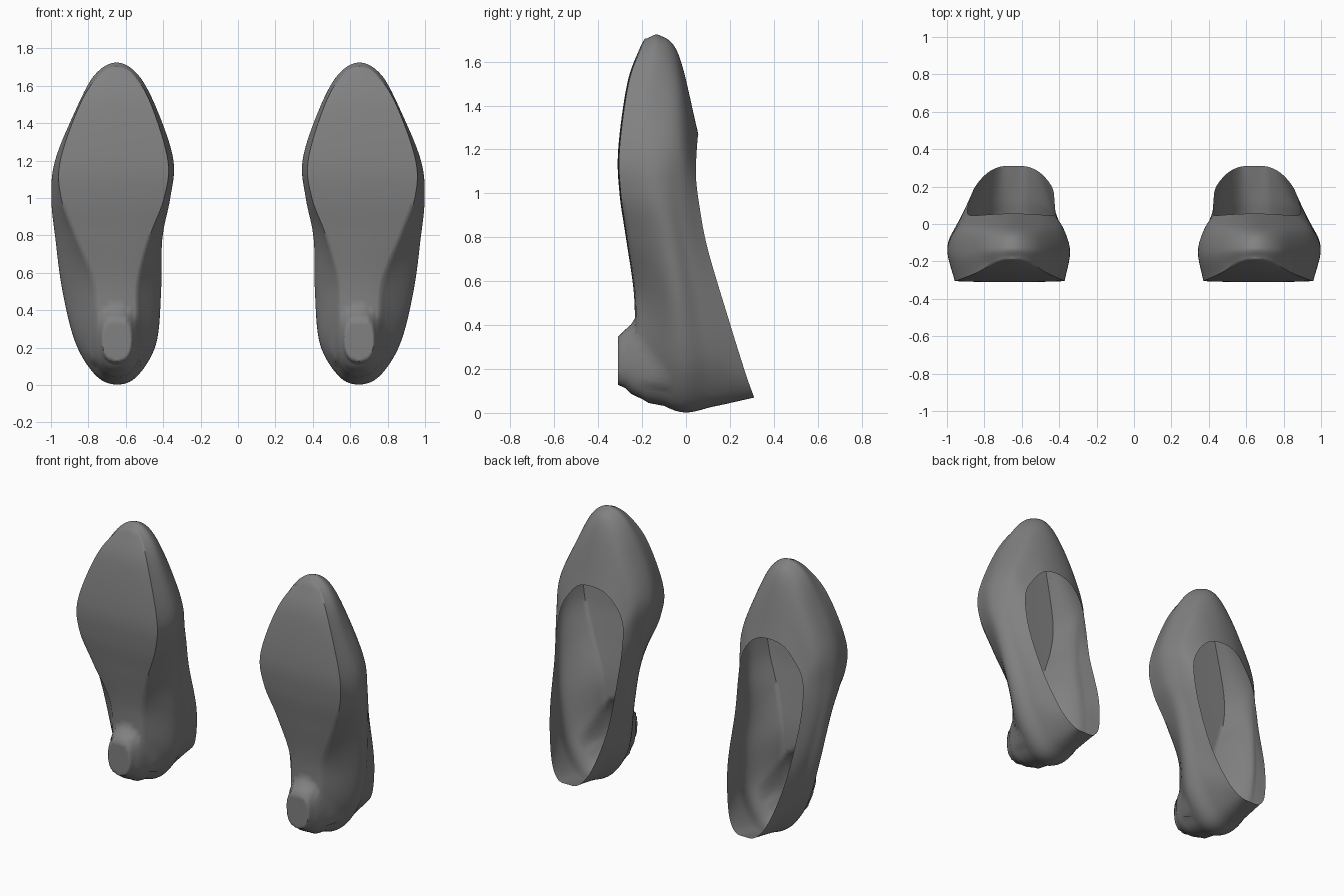
import bpy, bmesh, math
from mathutils import Vector

if "Cube" in bpy.data.objects:
    bpy.data.objects.remove(bpy.data.objects["Cube"])

grey = bpy.data.materials.new("grey_leather")
grey.diffuse_color = (0.22, 0.22, 0.22, 1)
grey.use_nodes = True
grey.node_tree.nodes["Principled BSDF"].inputs["Base Color"].default_value = grey.diffuse_color

# Rings round the shoe, heel to toe: z, inner x, outer x, y
SOLE = [(.10, .645, .645, -.22), (.14, .58, .71, -.22), (.32, .545, .75, -.225),
        (.55, .54, .765, -.232), (.80, .47, .87, -.268), (1.0, .395, .945, -.297),
        (1.2, .375, .95, -.303), (1.5, .465, .845, -.262), (1.66, .56, .74, -.205),
        (1.705, .65, .65, -.18)]
WIDE = [(.005, .645, .645, -.03), (.05, .54, .755, -.03), (.22, .445, .86, -.04),
        (.50, .42, .93, -.06), (.78, .408, .973, -.10), (1.0, .362, .998, -.14),
        (1.2, .345, .978, -.15), (1.45, .425, .875, -.15), (1.65, .53, .77, -.13),
        (1.72, .65, .65, -.12)]
VAMP = [(.03, .645, .645, .13), (.075, .545, .75, .12), (.25, .45, .85, .10),
        (.50, .422, .905, .06), (.78, .415, .945, .0), (1.0, .385, .96, -.03),
        (1.2, .38, .94, -.03), (1.42, .465, .84, -.03), (1.58, .56, .74, -.035),
        (1.63, .65, .65, -.033)]
RIM = [(.07, .645, .645, .31), (.085, .565, .72, .305), (.19, .495, .79, .268),
       (.44, .435, .855, .19), (.75, .425, .885, .098), (.95, .42, .89, .06),
       (1.08, .43, .87, .045), (1.18, .475, .81, .048), (1.25, .55, .74, .053),
       (1.27, .645, .645, .056)]
STEPS = 8
COLUMNS = 24
# Heel block flank: distance from the outline centre, y
HEEL = [(0, -.31), (1, -.31), (1.12, -.277), (1.35, -.25), (1.6, -.19), (2, -.12)]


def catmull(a, b, c, d, t):
    return 0.5 * (2 * b + (c - a) * t + (2 * a - 5 * b + 4 * c - d) * t * t
                  + (3 * b - a - 3 * c + d) * t ** 3)


def closed_ring(stations):
    """Up the outer side, back down the inner side, as a smooth loop."""
    pts = [Vector((xo, y, z)) for z, xi, xo, y in stations]
    pts += [Vector((xi, y, z)) for z, xi, xo, y in stations[-2:0:-1]]
    n = len(pts)
    return [catmull(pts[i - 1], pts[i], pts[(i + 1) % n], pts[(i + 2) % n], s / STEPS)
            for i in range(n) for s in range(STEPS)]


def smooth_rings(rings):
    """Add in-between rings along a smooth curve."""
    ext = [[2 * p - q for p, q in zip(rings[0], rings[1])]] + rings
    ext.append([2 * p - q for p, q in zip(rings[-1], rings[-2])])
    out = []
    for k in range(1, len(rings)):
        for s in range(STEPS):
            out.append([catmull(*c, s / STEPS) for c in zip(*ext[k - 1:k + 3])])
    return out + [rings[-1]]


def loft(bm, rings):
    loops = [[bm.verts.new(p) for p in r] for r in rings]
    for a, b in zip(loops, loops[1:]):
        for i in range(len(a)):
            j = (i + 1) % len(a)
            bm.faces.new((a[i], a[j], b[j], b[i]))
    return loops[0]


def fill_across(bm, loop, bulge):
    """Close a ring with strips running from side to side."""
    n, h = len(loop), len(loop) // 2
    rows = [[loop[0]] * (COLUMNS + 1)]
    for i in range(1, h):
        a, b = loop[i], loop[n - i]
        mids = []
        for k in range(1, COLUMNS):
            t = k / COLUMNS
            mids.append(bm.verts.new(a.co.lerp(b.co, t)
                                     + Vector((0, bulge * 4 * t * (1 - t), 0))))
        rows.append([a] + mids + [b])
    rows.append([loop[h]] * (COLUMNS + 1))
    for r, q in zip(rows, rows[1:]):
        for j in range(COLUMNS):
            bm.faces.new(list(dict.fromkeys((r[j], r[j + 1], q[j + 1], q[j]))))


def heel_y(x, z):
    """Height of the heel block, a rounded block flaring into the sole."""
    r = (abs((x - .648) / .08) ** 2.5 + abs((z - .245) / .117) ** 2.5) ** .4
    for (r0, y0), (r1, y1) in zip(HEEL, HEEL[1:]):
        if r <= r1:
            return y0 + (y1 - y0) * (r - r0) / (r1 - r0)
    return 1


# Thin shoe shell: sole, sides and vamp up to the open rim
bm = bmesh.new()
edge = loft(bm, smooth_rings([closed_ring(s) for s in (SOLE, WIDE, VAMP, RIM)]))
fill_across(bm, edge, -.006)

# Heel block pushed out of the sole
for v in bm.verts:
    if v.co.y < -.1:
        v.co.y = min(v.co.y, heel_y(v.co.x, v.co.z))

bmesh.ops.recalc_face_normals(bm, faces=bm.faces)
sole_face = min(bm.faces, key=lambda f: f.calc_center_median().y)
if sole_face.normal.y > 0:
    bmesh.ops.reverse_faces(bm, faces=bm.faces)
me = bpy.data.meshes.new("shoe_shell")
bm.to_mesh(me)
bm.free()
me.materials.append(grey)
shoe = bpy.data.objects.new("shoe_shell", me)
bpy.context.collection.objects.link(shoe)
shoe.select_set(True)
bpy.context.view_layer.objects.active = shoe
bpy.ops.object.shade_smooth_by_angle(angle=math.radians(62))

# Second shoe of the pair
mirror = shoe.modifiers.new("pair", 'MIRROR')
mirror.use_axis = (True, False, False)
mirror.use_mirror_merge = False
